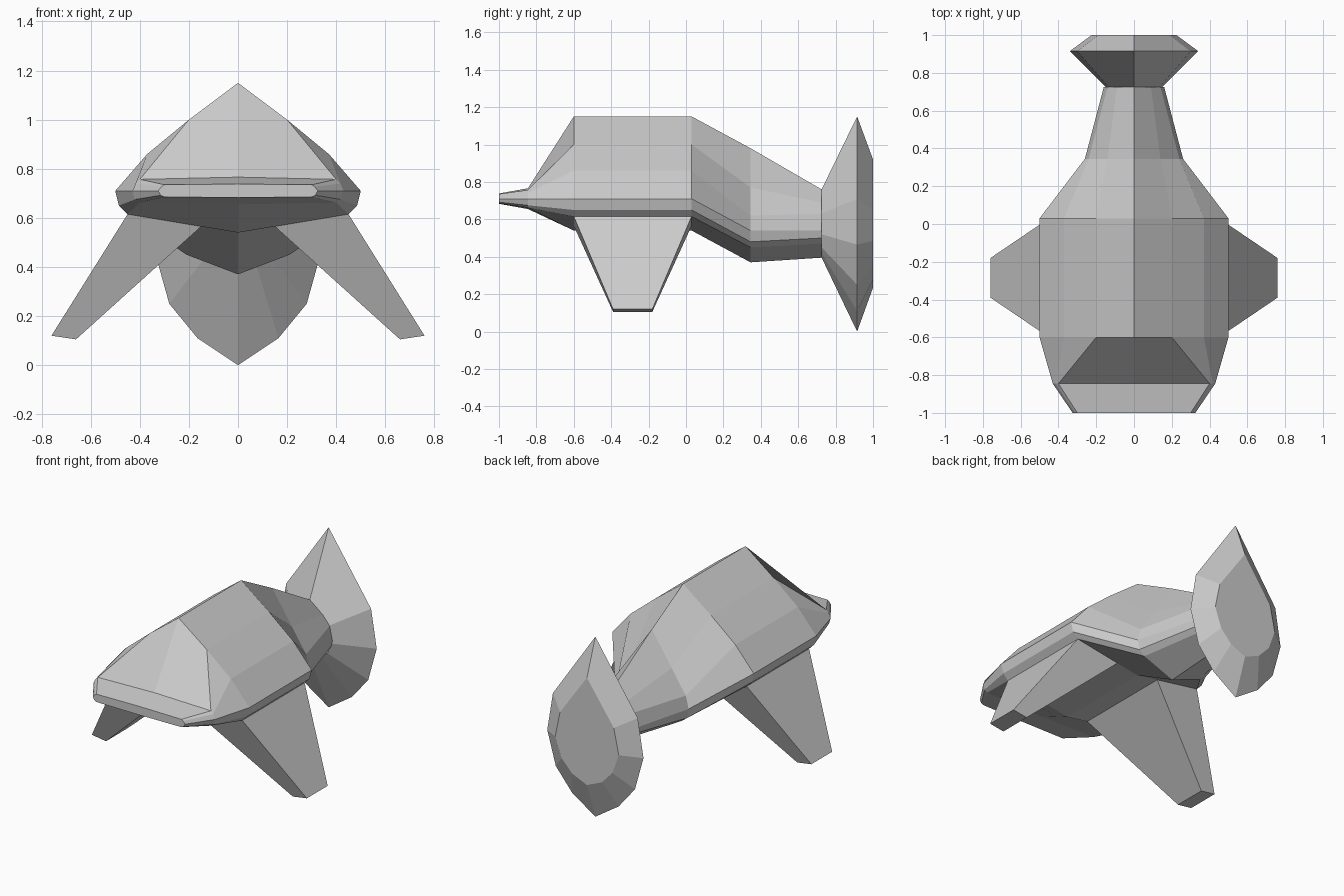
import bpy, bmesh

cube = bpy.data.objects.get("Cube")
if cube:
    bpy.data.objects.remove(cube, do_unlink=True)

# One plain grey for the whole craft
grey = bpy.data.materials.new("hull grey")
grey.use_nodes = True
color = (0.6, 0.6, 0.6, 1)
grey.diffuse_color = color
grey.node_tree.nodes["Principled BSDF"].inputs["Base Color"].default_value = color


def finish(bm, name):
    bmesh.ops.remove_doubles(bm, verts=bm.verts, dist=0.0005)
    bmesh.ops.recalc_face_normals(bm, faces=bm.faces)
    mesh = bpy.data.meshes.new(name)
    bm.to_mesh(mesh)
    bm.free()
    mesh.materials.append(grey)
    obj = bpy.data.objects.new(name, mesh)
    bpy.context.collection.objects.link(obj)
    return obj


def bridge(bm, rings):
    """Skin closed rings of points and cap both ends."""
    loops = [[bm.verts.new(p) for p in ring] for ring in rings]
    n = len(loops[0])
    for a, b in zip(loops, loops[1:]):
        for i in range(n):
            j = (i + 1) % n
            bm.faces.new((a[i], a[j], b[j], b[i]))
    bm.faces.new(loops[0])
    bm.faces.new(loops[-1])


def loft(name, sections):
    """Each section: y, then half profile (x, z) from crest to keel, mirrored."""
    rings = []
    for y, half in sections:
        full = half + [(-x, z) for x, z in half[-2:0:-1]]
        rings.append([(x, y, z) for x, z in full])
    bm = bmesh.new()
    bridge(bm, rings)
    return finish(bm, name)


# Hull: nose, brow, constant mid section, waist, tail
mid = [(0, 1.15), (.20, 1.0), (.37, .86), (.5, .71), (.485, .65), (.45, .615), (0, .54)]
loft("hull", [
    (-1.0, [(0, .738), (.30, .735), (.312, .727), (.325, .71), (.315, .692), (.30, .685), (0, .683)]),
    (-.845, [(0, .766), (.40, .757), (.417, .74), (.43, .71), (.42, .675), (.40, .662), (0, .655)]),
    (-.6, mid),
    (.03, mid),
    (.345, [(0, .98), (.14, .77), (.24, .62), (.26, .54), (.25, .48), (.21, .45), (0, .37)]),
    (.725, [(0, .76), (.09, .69), (.14, .63), (.16, .54), (.15, .50), (.125, .47), (0, .395)]),
])

# Tail bell: narrow throat, wide rim, flat rear plate
loft("tail_bell", [
    (.725, [(0, .76), (.135, .63), (.15, .52), (.125, .45), (.07, .42), (0, .395)]),
    (.915, [(0, 1.15), (.30, .71), (.34, .465), (.28, .25), (.165, .11), (0, 0)]),
    (1.0, [(0, .92), (.19, .65), (.225, .485), (.18, .36), (.105, .28), (0, .235)]),
])

# Splayed tapered legs
for side, label in ((1, "left"), (-1, "right")):
    bm = bmesh.new()
    bridge(bm, [
        [(side * x, y, z) for x, y, z in
         ((xo, y0, zo), (xo, y1, zo), (xi, y1, zi), (xi, y0, zi))]
        for xo, zo, xi, zi, y0, y1 in (
            (.45, .615, .15, .565, -.6, .03),
            (.76, .12, .66, .105, -.39, -.18))
    ])
    finish(bm, label + "_leg")
